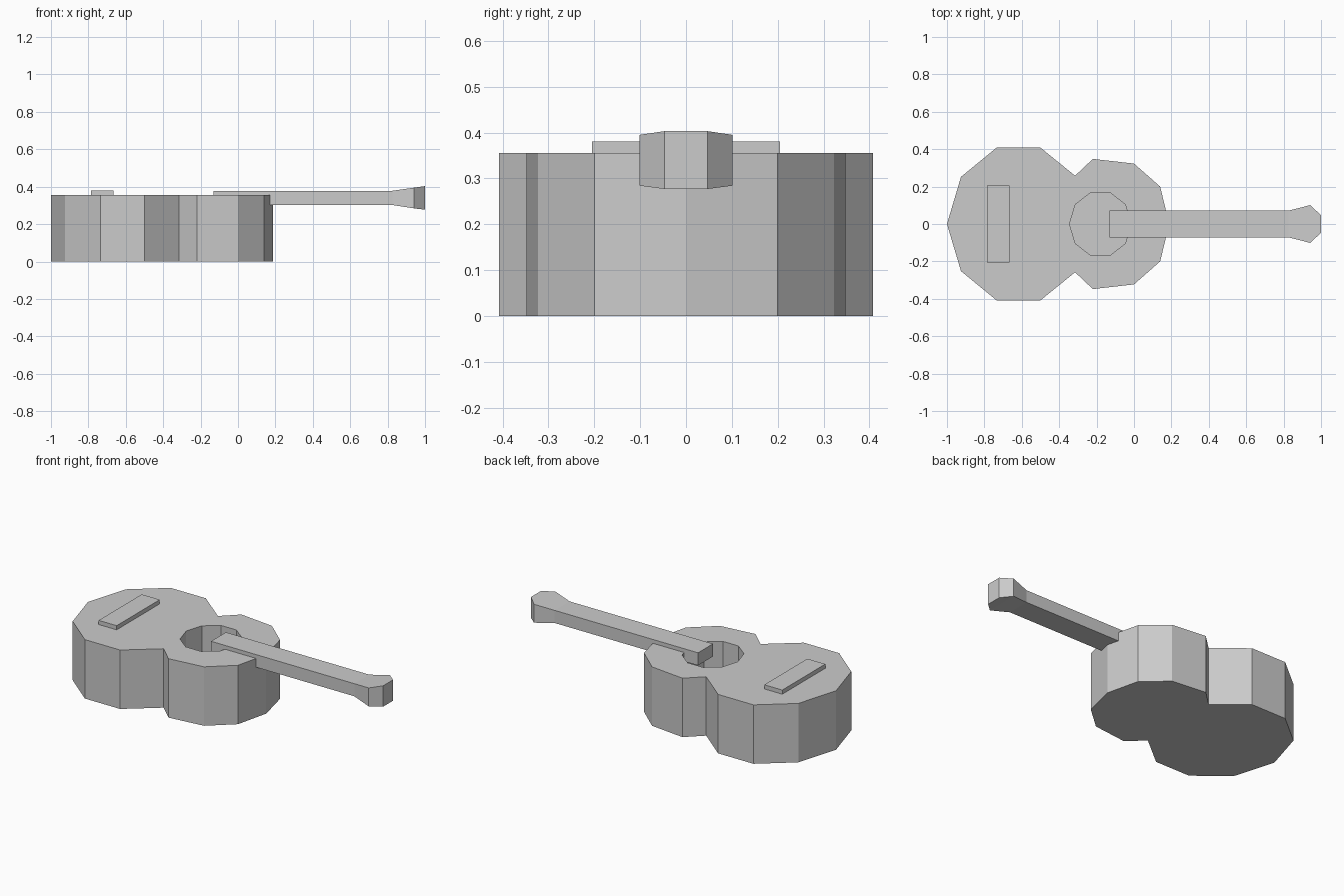
import bpy
import bmesh
from math import cos, sin, pi

if "Cube" in bpy.data.objects:
    bpy.data.objects.remove(bpy.data.objects["Cube"])


def make_object(name, verts, faces):
    mesh = bpy.data.meshes.new(name)
    mesh.from_pydata(verts, [], faces)
    bm = bmesh.new()
    bm.from_mesh(mesh)
    bmesh.ops.recalc_face_normals(bm, faces=bm.faces)
    bm.to_mesh(mesh)
    bm.free()
    obj = bpy.data.objects.new(name, mesh)
    bpy.context.collection.objects.link(obj)
    return obj


def loft(name, rings):
    """Join rings of equal point count with sides and two end caps."""
    n = len(rings[0])
    verts = [p for ring in rings for p in ring]
    faces = [tuple(range(n)), tuple(range(len(verts) - n, len(verts)))]
    for r in range(len(rings) - 1):
        for i in range(n):
            j = (i + 1) % n
            faces.append((r * n + i, r * n + j, (r + 1) * n + j, (r + 1) * n + i))
    return make_object(name, verts, faces)


def prism(name, outline, z0, z1):
    return loft(name, [[(x, y, z) for x, y in outline] for z in (z0, z1)])


def section(x, half_width, z0, z1):
    w = half_width
    return [(x, -w, z0), (x, w, z0), (x, w, z1), (x, -w, z1)]


# Body: half outline mirrored across the centre line
half = [(-0.925, 0.252), (-0.735, 0.408), (-0.5, 0.408), (-0.315, 0.258),
        (-0.22, 0.348), (0.0, 0.323), (0.14, 0.2)]
outline = [(-1, 0)] + half + [(0.188, 0)] + [(x, -y) for x, y in reversed(half)]
body = prism("body", outline, 0, 0.355)

# Sound hole: ten-sided well cut into the top
hole = [(-0.18 + 0.165 * cos(i * pi / 5), 0.177 * sin(i * pi / 5)) for i in range(10)]
cutter = prism("sound_hole_cutter", hole, 0.06, 0.5)
cutter.hide_render = True
cutter.hide_set(True)
cut = body.modifiers.new("sound_hole", "BOOLEAN")
cut.operation = "DIFFERENCE"
cut.solver = "EXACT"
cut.object = cutter

# Bridge
prism("bridge", [(-0.785, -0.205), (-0.665, -0.205), (-0.665, 0.205), (-0.785, 0.205)],
      0.35, 0.38)

# Neck flaring into the headstock
loft("neck_and_headstock", [
    section(-0.13, 0.071, 0.302, 0.378),
    section(0.825, 0.071, 0.302, 0.378),
    section(0.942, 0.101, 0.284, 0.395),
    section(1.0, 0.047, 0.277, 0.403),
])
